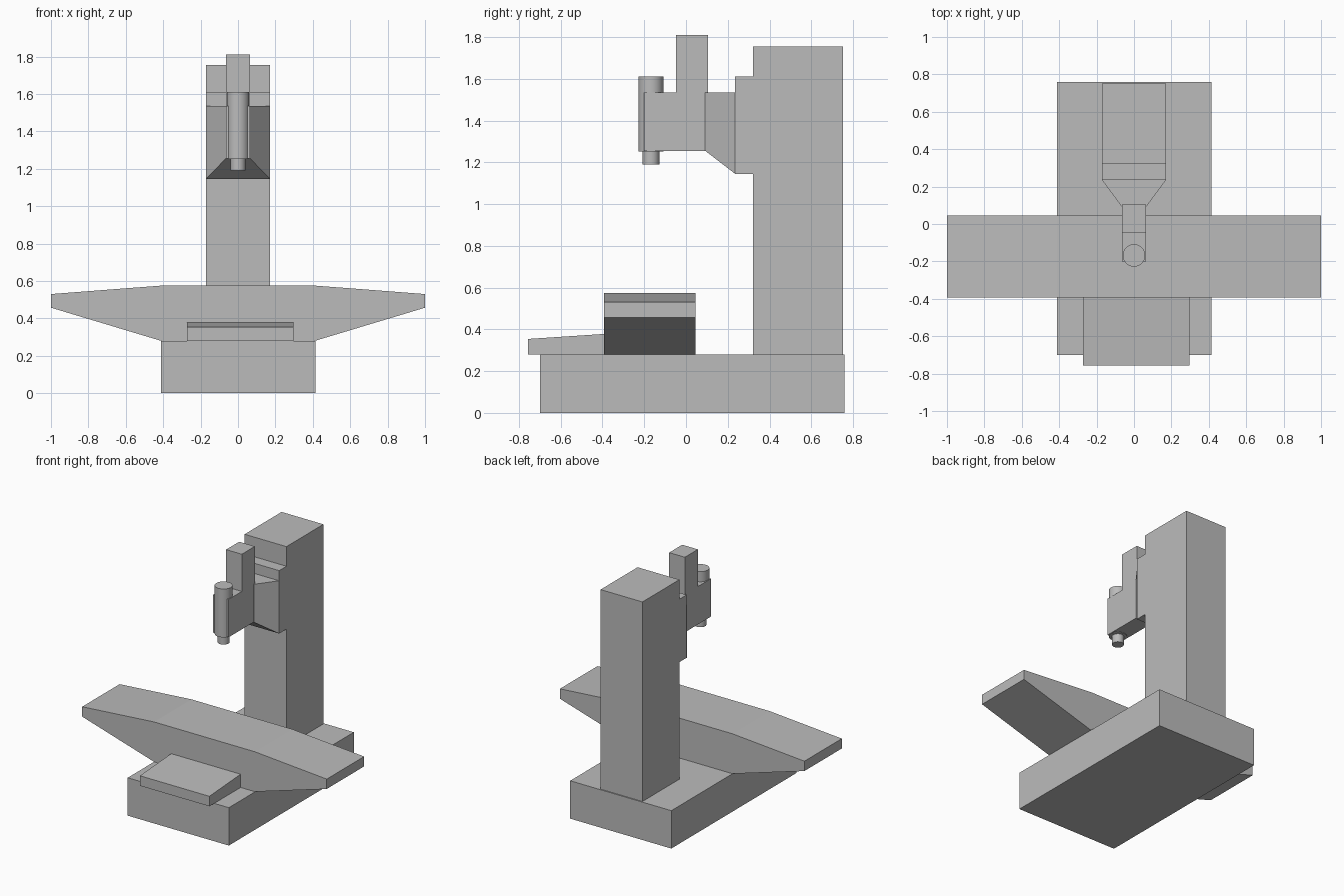
import bpy
import bmesh
from mathutils import Vector

if "Cube" in bpy.data.objects:
    bpy.data.objects.remove(bpy.data.objects["Cube"], do_unlink=True)

grey = bpy.data.materials.new("machine grey")
grey.use_nodes = True
colour = (0.5, 0.5, 0.5, 1)
grey.diffuse_color = colour
grey.node_tree.nodes["Principled BSDF"].inputs["Base Color"].default_value = colour


def finish(name, bm):
    bmesh.ops.recalc_face_normals(bm, faces=bm.faces)
    mesh = bpy.data.meshes.new(name)
    bm.to_mesh(mesh)
    bm.free()
    mesh.materials.append(grey)
    obj = bpy.data.objects.new(name, mesh)
    bpy.context.collection.objects.link(obj)
    return obj


def prism(name, outline, sweep):
    """Solid made by sweeping a flat outline along a vector."""
    bm = bmesh.new()
    face = bm.faces.new([bm.verts.new(p) for p in outline])
    new = bmesh.ops.extrude_face_region(bm, geom=[face])["geom"]
    bmesh.ops.translate(bm, vec=Vector(sweep),
                        verts=[v for v in new if isinstance(v, bmesh.types.BMVert)])
    # keep the starting cap so the solid is closed
    if not face.is_valid or face not in bm.faces[:]:
        bmesh.ops.holes_fill(bm, edges=bm.edges)
    return finish(name, bm)


def box(name, x, y, z):
    outline = [(x[0], y[0], z[0]), (x[1], y[0], z[0]),
               (x[1], y[1], z[0]), (x[0], y[1], z[0])]
    return prism(name, outline, (0, 0, z[1] - z[0]))


def cylinder(name, radius, y, z):
    bpy.ops.mesh.primitive_cylinder_add(vertices=40, radius=radius, depth=z[1] - z[0],
                                        location=(0, y, (z[0] + z[1]) / 2))
    obj = bpy.context.object
    obj.name = name
    obj.data.materials.append(grey)
    bpy.ops.object.shade_smooth_by_angle()


# Base and upright
box("base", (-0.412, 0.415), (-0.70, 0.76), (0, 0.28))
box("column", (-0.17, 0.172), (0.32, 0.752), (0.28, 1.755))
box("carriage", (-0.17, 0.172), (0.235, 0.32), (1.145, 1.61))

# Tapered work table
half = [(0.412, 0.28), (1, 0.457), (1, 0.53), (0.412, 0.575)]
profile = half + [(-x, z) for x, z in reversed(half)]
prism("work_table", [(x, -0.392, z) for x, z in profile], (0, 0.437, 0))

# Sloped front tray overhanging the base
tray = [(-0.757, 0.28), (-0.392, 0.28), (-0.392, 0.378), (-0.757, 0.354)]
prism("front_tray", [(-0.272, y, z) for y, z in tray], (0.568, 0, 0))

# Tapered neck between carriage and arm
bm = bmesh.new()
rings = []
for y, w, low in ((0.235, 0.171, 1.145), (0.092, 0.065, 1.255)):
    rings.append([bm.verts.new((x, y, z)) for x, z in
                  ((-w, low), (w, low), (w, 1.535), (-w, 1.535))])
back, front = rings
bm.faces.new(back)
bm.faces.new(front)
for i in range(4):
    j = (i + 1) % 4
    bm.faces.new((back[i], back[j], front[j], front[i]))
finish("neck", bm)

# Arm with the upright motor housing, as one side profile
arm = [(-0.2, 1.255), (0.105, 1.255), (0.105, 1.81), (-0.047, 1.81),
       (-0.047, 1.535), (-0.2, 1.535)]
prism("arm_and_motor", [(-0.064, y, z) for y, z in arm], (0.128, 0, 0))

# Spindle and tool tip
cylinder("spindle", 0.06, -0.168, (1.252, 1.61))
cylinder("tool_tip", 0.04, -0.168, (1.19, 1.255))
